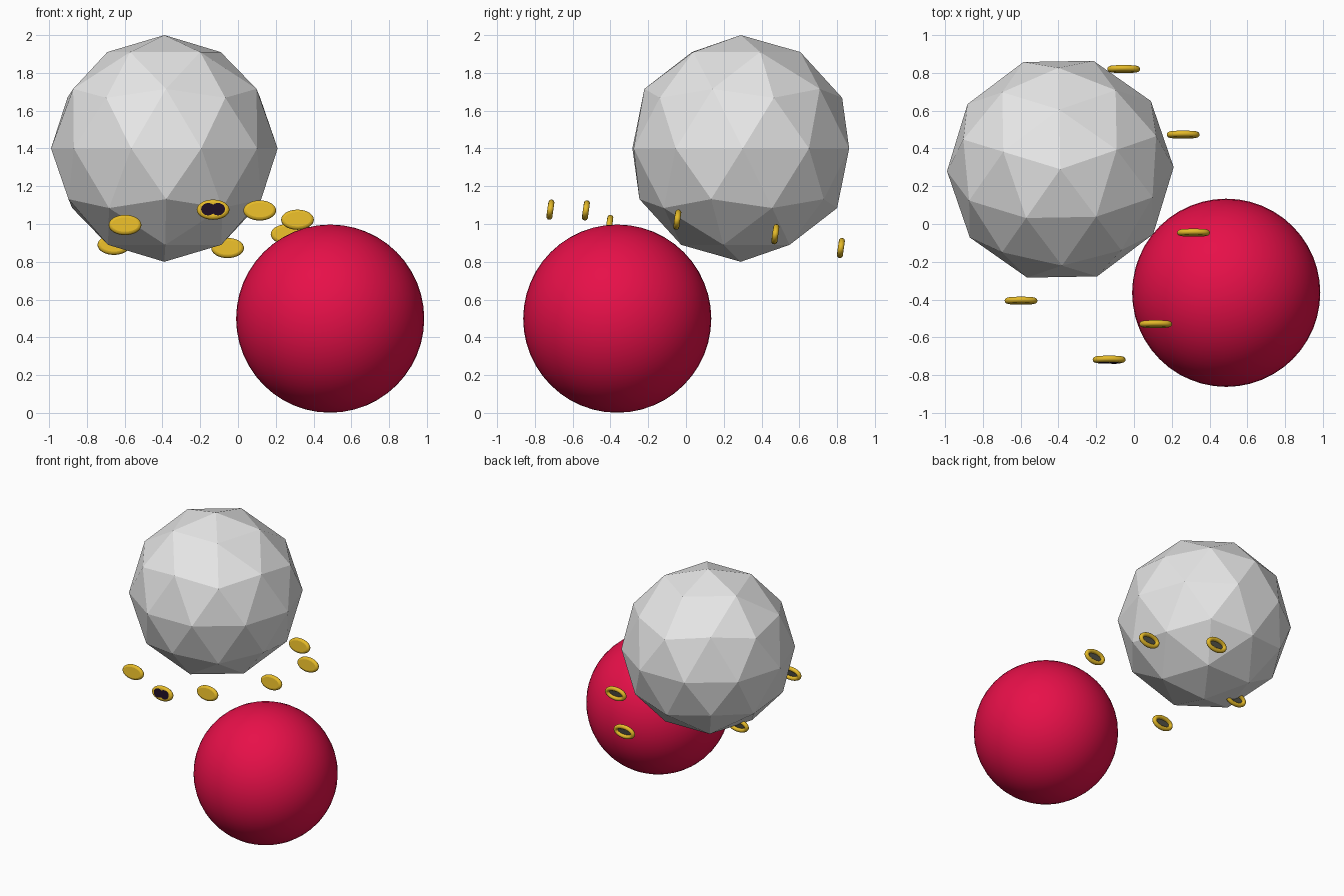
import bpy, bmesh, math
from mathutils import Matrix

if "Cube" in bpy.data.objects:
    bpy.data.objects.remove(bpy.data.objects["Cube"])


def material(name, rgb):
    m = bpy.data.materials.new(name)
    m.diffuse_color = (*rgb, 1)
    m.use_nodes = True
    m.node_tree.nodes["Principled BSDF"].inputs["Base Color"].default_value = m.diffuse_color
    return m


grey = material("pale_grey", (0.8, 0.8, 0.8))
red = material("crimson", (0.8, 0.005, 0.066))
gold = material("gold", (0.78, 0.49, 0.022))
dark = material("dark_olive_grey", (0.08, 0.08, 0.06))
ink = material("dark_purple", (0.012, 0.004, 0.016))

# Low-poly boulder, flat shaded
bpy.ops.mesh.primitive_ico_sphere_add(subdivisions=2, radius=0.6, location=(-0.39, 0.29, 1.4),
                                      rotation=(0, 0, math.radians(91)))
boulder = bpy.context.object
boulder.name = "faceted_ball"
boulder.data.materials.append(grey)

# Smooth ball
bpy.ops.mesh.primitive_uv_sphere_add(segments=48, ring_count=24, radius=0.498,
                                     location=(0.488, -0.364, 0.499))
ball = bpy.context.object
ball.name = "smooth_ball"
ball.data.materials.append(red)
bpy.ops.object.shade_smooth()

TILT = Matrix.Rotation(math.radians(-8), 4, 'X')
SEG = 32
RX, RZ = 0.071, 0.038     # centre line of the oval rim
RIM = 0.016               # rim tube radius


def oval(bm, rx, rz, y, cx=0.0):
    return [bm.verts.new((cx + rx * math.cos(2 * math.pi * i / SEG), y,
                          rz * math.sin(2 * math.pi * i / SEG))) for i in range(SEG)]


def finish(name, bm, mats, loc):
    bmesh.ops.transform(bm, matrix=Matrix.Translation(loc) @ TILT, verts=bm.verts)
    me = bpy.data.meshes.new(name)
    bm.to_mesh(me)
    bm.free()
    for m in mats:
        me.materials.append(m)
    ob = bpy.data.objects.new(name, me)
    bpy.context.collection.objects.link(ob)
    return ob


def token(name, loc):
    """Oval token: rounded rim, flat gold front, dark recessed back."""
    bm = bmesh.new()
    rings = []
    for k in range(9):    # half-round rim, from the front over the edge to the inside back
        a = math.radians(-90 + 270 * k / 8)
        d = RIM * math.cos(a)
        rings.append(oval(bm, RX + d, RZ + d, RIM * math.sin(a)))
    for r0, r1 in zip(rings, rings[1:]):
        for i in range(SEG):
            j = (i + 1) % SEG
            bm.faces.new((r0[i], r0[j], r1[j], r1[i])).smooth = True
    bm.faces.new(rings[0])
    back = bm.faces.new(rings[-1])
    back.material_index = 1
    bmesh.ops.recalc_face_normals(bm, faces=bm.faces)
    finish(name, bm, (gold, dark), loc)


# Ring of tokens around the boulder
SPOTS = [(-0.132, -0.718, 1.076), (-0.598, -0.406, 0.995), (-0.657, 0.31, 0.89),
         (-0.055, 0.82, 0.873), (0.26, 0.473, 0.946), (0.315, -0.046, 1.023),
         (0.115, -0.53, 1.072)]
for n, spot in enumerate(SPOTS):
    token(f"token_{n + 1}", spot)

# Dark double-oval mark on the front token
bm = bmesh.new()
for s, y in ((-1, -0.0172), (1, -0.0176)):
    bm.faces.new(oval(bm, 0.037, 0.033, y, s * 0.026))
finish("token_mark", bm, (ink,), SPOTS[0])
